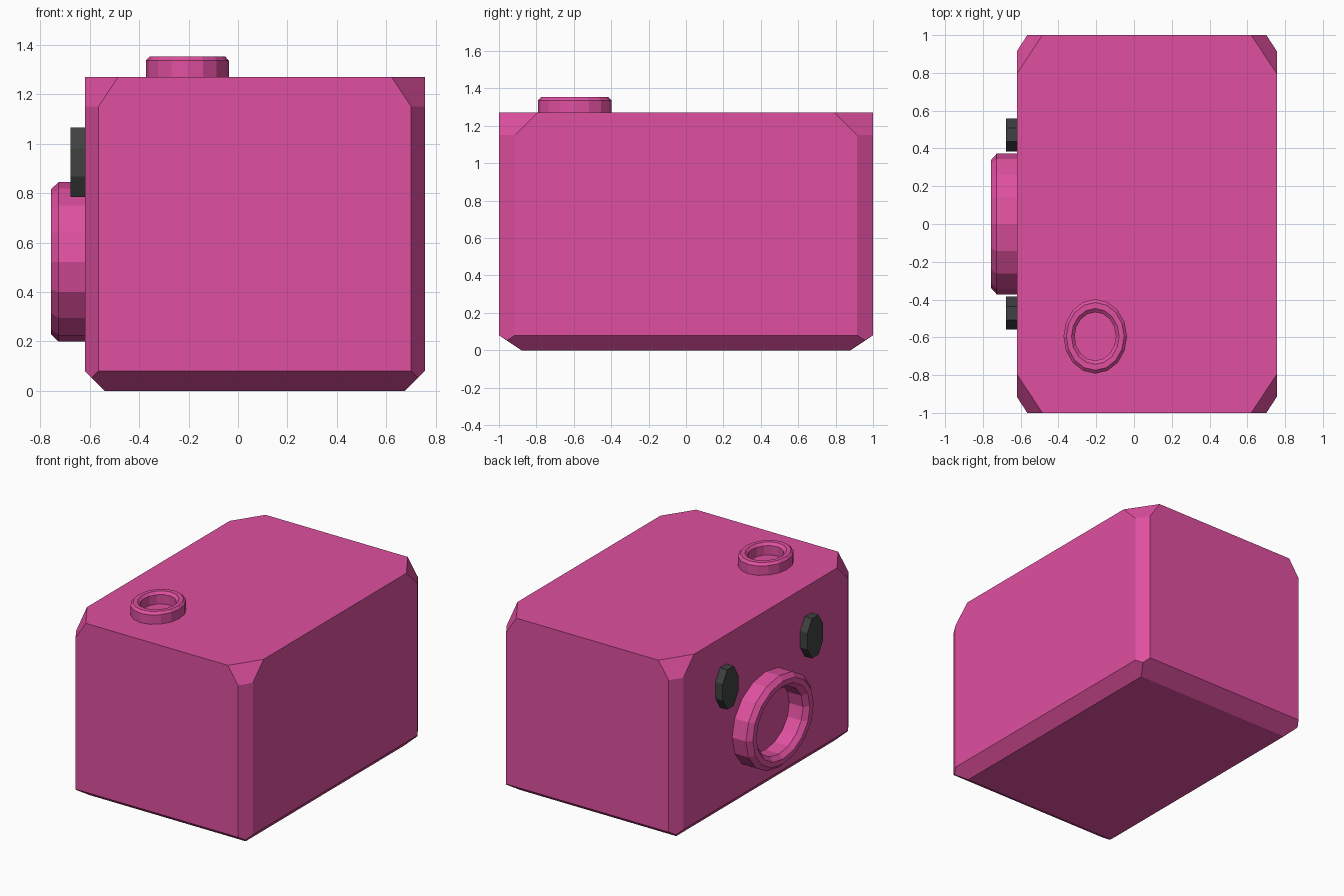
import bpy, bmesh, math
from mathutils import Vector

if "Cube" in bpy.data.objects:
    bpy.data.objects.remove(bpy.data.objects["Cube"])


def material(name, rgb):
    m = bpy.data.materials.new(name)
    m.diffuse_color = (*rgb, 1)
    m.use_nodes = True
    m.node_tree.nodes["Principled BSDF"].inputs["Base Color"].default_value = m.diffuse_color
    return m


pink = material("pink", (0.74, 0.08, 0.35))
dark = material("dark", (0.05, 0.052, 0.052))


def finish(name, bm, mat):
    bmesh.ops.recalc_face_normals(bm, faces=bm.faces)
    mesh = bpy.data.meshes.new(name)
    bm.to_mesh(mesh)
    bm.free()
    mesh.materials.append(mat)
    ob = bpy.data.objects.new(name, mesh)
    bpy.context.collection.objects.link(ob)
    return ob


def lathe(name, mat, centre, axes, radii, profile, sides, start=0.0, capped=False):
    """Sweep (radius factor, height) points round an ellipse; axes = (u, v, out)."""
    u, v, out = (Vector(a) for a in axes)
    bm = bmesh.new()
    rings = []
    for r, h in profile:
        ring = []
        for i in range(sides):
            a = start + 2 * math.pi * i / sides
            ring.append(bm.verts.new(Vector(centre) + u * radii[0] * r * math.cos(a)
                                     + v * radii[1] * r * math.sin(a) + out * h))
        rings.append(ring)
    for a, b in zip(rings, rings[1:]):
        for i in range(sides):
            j = (i + 1) % sides
            bm.faces.new((a[i], a[j], b[j], b[i]))
    if capped:
        bm.faces.new(rings[0])
        bm.faces.new(rings[-1])
    return finish(name, bm, mat)


# Body: box with chamfered uprights, larger cut top corners and a bevelled base
cx, hx, hy = 0.068, 0.688, 1.0
bm = bmesh.new()
for sx in (-1, 1):
    for sy in (-1, 1):
        def corner(ix, iy, z):
            bm.verts.new((cx + sx * (hx - ix), sy * (hy - iy), z))
        for z, dx, dy in ((1.27, 0.135, 0.205), (1.15, 0.055, 0.085), (0.08, 0.055, 0.085)):
            corner(dx, 0, z)
            corner(0, dy, z)
        corner(0.0275, 0.0425, 0.0525)
        corner(0.08, 0.12, 0)
bmesh.ops.convex_hull(bm, input=bm.verts)
bmesh.ops.dissolve_limit(bm, angle_limit=math.radians(2), verts=bm.verts, edges=bm.edges)
finish("body", bm, pink)

# Raised ring on the top
lathe("top_ring", pink, (-0.205, -0.595, 1.27), ((1, 0, 0), (0, 1, 0), (0, 0, 1)),
      (0.168, 0.197),
      [(1, 0), (1, 0.066), (0.91, 0.083), (0.75, 0.083), (0.65, 0.066), (0.65, 0)], 16)

# Large ring on the left side
left = ((0, 1, 0), (0, 0, 1), (-1, 0, 0))
lathe("side_ring", pink, (-0.62, 0, 0.522), left, (0.372, 0.322),
      [(1, 0), (1, 0.107), (0.91, 0.137), (0.8, 0.137), (0.71, 0.107), (0.71, 0)], 16)

# Pair of dark octagonal pads
for label, s in (("front", -1), ("back", 1)):
    k = 1 / math.cos(math.pi / 8)
    lathe(label + "_pad", dark, (-0.62, s * 0.4715, 0.925), left,
          (0.0865 * k, 0.14 * k), [(1, 0), (1, 0.057)], 8, math.pi / 8, True)
